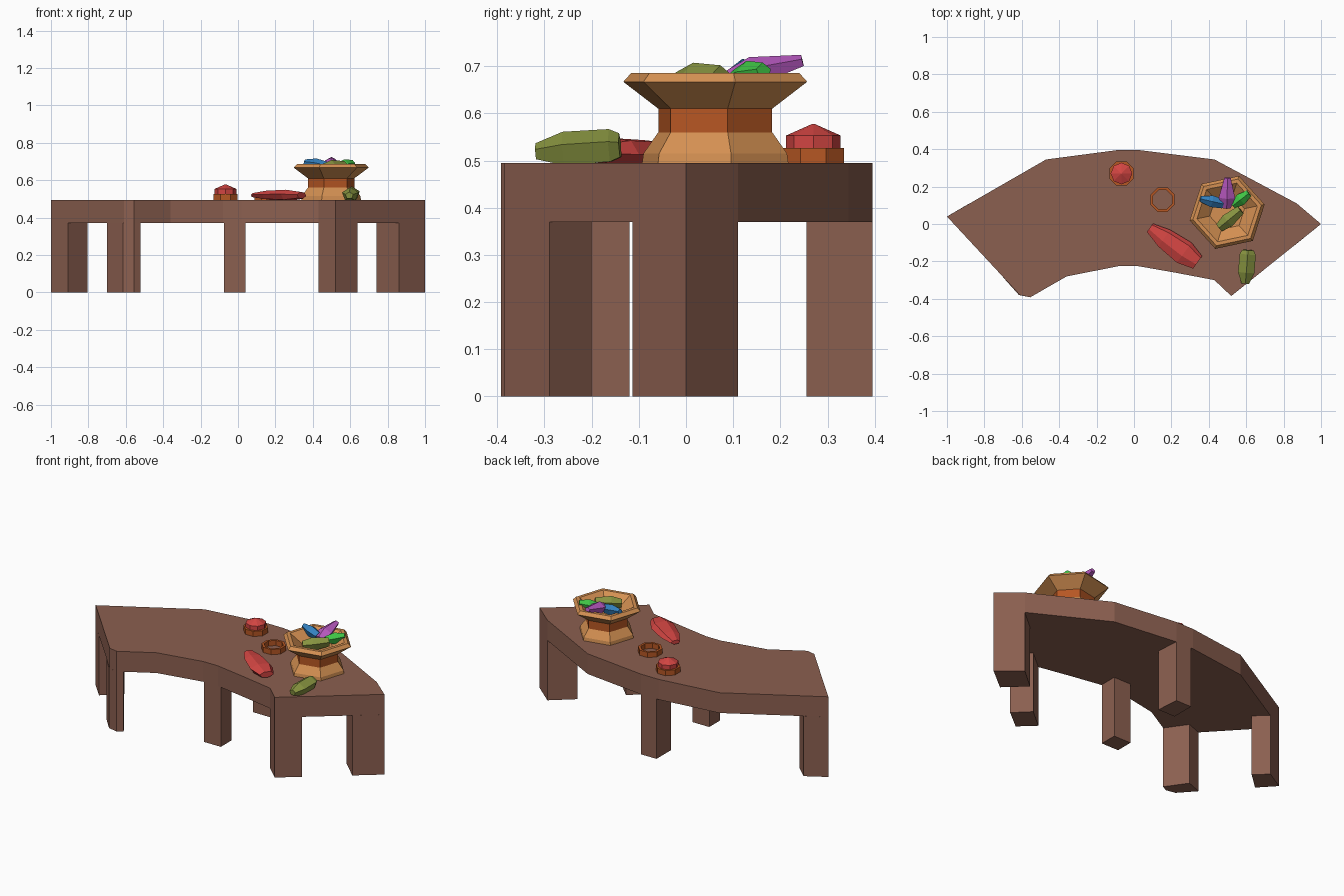
import bpy, bmesh, math
from mathutils import Vector

if "Cube" in bpy.data.objects:
    bpy.data.objects.remove(bpy.data.objects["Cube"])


def material(name, rgb):
    m = bpy.data.materials.new(name)
    m.diffuse_color = (*rgb, 1)
    m.use_nodes = True
    m.node_tree.nodes["Principled BSDF"].inputs["Base Color"].default_value = m.diffuse_color
    return m


WOOD = material("brown wood", (0.26, 0.115, 0.08))
TAN = material("light orange", (0.66, 0.28, 0.085))
RUST = material("rust orange", (0.47, 0.095, 0.017))
RED = material("red", (0.65, 0.06, 0.055))
OLIVE = material("olive", (0.24, 0.29, 0.05))
PURPLE = material("purple", (0.48, 0.10, 0.53))
BLUE = material("blue", (0.035, 0.22, 0.52))
GREEN = material("green", (0.05, 0.55, 0.06))


def finish(name, bm, *mats):
    bmesh.ops.recalc_face_normals(bm, faces=bm.faces)
    me = bpy.data.meshes.new(name)
    bm.to_mesh(me)
    bm.free()
    for m in mats:
        me.materials.append(m)
    ob = bpy.data.objects.new(name, me)
    bpy.context.collection.objects.link(ob)
    return ob


def slab(name, outline, z0, z1, mat):
    """Extrude a plan outline upwards."""
    bm = bmesh.new()
    f = bm.faces.new([bm.verts.new((x, y, z0)) for x, y in outline])
    top = bmesh.ops.extrude_face_region(bm, geom=[f], use_keep_orig=True)["geom"]
    for v in top:
        if isinstance(v, bmesh.types.BMVert):
            v.co.z = z1
    return finish(name, bm, mat)


def lathe(name, profile, centre, sides, turn, mats, closed=False, rule=None):
    """Spin (radius, z) points into a faceted solid."""
    bm = bmesh.new()
    rings = []
    for r, z in profile:
        ring = []
        for i in range(sides):
            a = turn + 2 * math.pi * i / sides
            ring.append(bm.verts.new((centre[0] + r * math.cos(a),
                                      centre[1] + r * math.sin(a), z)))
        rings.append(ring)
    pairs = list(zip(rings, rings[1:]))
    if closed:
        pairs.append((rings[-1], rings[0]))
    else:
        bm.faces.new(rings[0])
        bm.faces.new(rings[-1])
    for a, b in pairs:
        for i in range(sides):
            j = (i + 1) % sides
            f = bm.faces.new((a[i], a[j], b[j], b[i]))
            if rule and rule(f.calc_center_median()):
                f.material_index = 1
    return finish(name, bm, *mats)


def crystal(name, start, end, stations, mat, sides=5, turn=0.3, flat=1.0):
    """Faceted gem: (position along axis, radius) stations."""
    p, q = Vector(start), Vector(end)
    axis = q - p
    side = axis.cross(Vector((0, 0, 1))).normalized()
    up = side.cross(axis).normalized()
    bm = bmesh.new()
    rings = []
    for t, r in stations:
        c = p + axis * t
        rings.append([bm.verts.new(c + side * r * math.cos(turn + 2 * math.pi * i / sides)
                                   + up * r * flat * math.sin(turn + 2 * math.pi * i / sides))
                      for i in range(sides)])
    bm.faces.new(rings[0])
    bm.faces.new(rings[-1])
    for a, b in zip(rings, rings[1:]):
        for i in range(sides):
            j = (i + 1) % sides
            bm.faces.new((a[i], a[j], b[j], b[i]))
    return finish(name, bm, mat)


# Curved table top
slab("table_top", [(-1, 0.04), (-0.61, -0.38), (-0.555, -0.392), (-0.36, -0.28),
                   (-0.08, -0.225), (0.02, -0.225), (0.22, -0.26), (0.43, -0.30),
                   (0.52, -0.385), (1, 0), (0.87, 0.11), (0.43, 0.345),
                   (0.03, 0.395), (-0.09, 0.395), (-0.47, 0.345)], 0.37, 0.495, WOOD)

# Six legs following the outline
legs = {
    "front_left_leg": [(-0.70, -0.285), (-0.615, -0.38), (-0.555, -0.392), (-0.52, -0.372), (-0.605, -0.25)],
    "left_leg": [(-1, 0.04), (-0.91, -0.057), (-0.805, 0.04), (-0.88, 0.11)],
    "front_middle_leg": [(-0.075, -0.225), (0.04, -0.225), (0.04, -0.12), (-0.075, -0.12)],
    "back_middle_leg": [(-0.075, 0.255), (0.04, 0.255), (0.03, 0.395), (-0.075, 0.395)],
    "front_right_leg": [(0.52, -0.385), (0.64, -0.289), (0.55, -0.20), (0.43, -0.30)],
    "right_leg": [(1, 0), (0.86, -0.113), (0.74, 0.0), (0.87, 0.11)],
}
for n, pts in legs.items():
    slab(n, pts, 0, 0.37, WOOD)

# Six-sided bowl with a coloured neck
lathe("bowl", [(0.163, 0.495), (0.16, 0.515), (0.127, 0.56), (0.127, 0.61), (0.205, 0.667),
               (0.187, 0.686), (0.165, 0.686), (0.095, 0.635)],
      (0.498, 0.062), 6, math.radians(12), (TAN, RUST),
      rule=lambda c: 0.56 < c.z < 0.61)

# Two rings, one carrying a gem
for n, c in (("gem_ring", (-0.067, 0.27)), ("plain_ring", (0.153, 0.13))):
    lathe(n, [(0.07, 0.495), (0.07, 0.527), (0.055, 0.527), (0.055, 0.495)],
          c, 8, math.pi / 8, (RUST,), closed=True)
lathe("ring_gem", [(0.05, 0.505), (0.058, 0.527), (0.058, 0.553), (0.004, 0.577)],
      (-0.067, 0.27), 8, 0, (RED,))

# Loose crystals on the table
crystal("red_crystal", (0.085, -0.02, 0.519), (0.34, -0.205, 0.519),
        [(0, 0.028), (0.3, 0.056), (0.72, 0.068), (1.0, 0.042)], RED, 6, 0.2, 0.46)
crystal("olive_crystal", (0.595, -0.318, 0.518), (0.61, -0.14, 0.53),
        [(0, 0.022), (0.33, 0.046), (0.88, 0.045), (1, 0.033)], OLIVE, 5, 0.31, 0.85)

# Crystals heaped in the bowl
crystal("purple_crystal", (0.495, 0.085, 0.672), (0.50, 0.247, 0.711),
        [(0, 0.022), (0.35, 0.046), (1, 0.018)], PURPLE, 5, 0.3, 0.75)
crystal("blue_crystal", (0.355, 0.135, 0.695), (0.475, 0.108, 0.672),
        [(0, 0.016), (0.5, 0.033), (1, 0.026)], BLUE, 5, 0.3)
crystal("green_crystal", (0.53, 0.10, 0.668), (0.615, 0.165, 0.688),
        [(0, 0.022), (0.5, 0.034), (1, 0.02)], GREEN, 5, 0.3)
crystal("olive_bowl_crystal", (0.455, -0.02, 0.662), (0.57, 0.075, 0.676),
        [(0, 0.025), (0.4, 0.04), (1, 0.026)], OLIVE, 5, 0.3)
